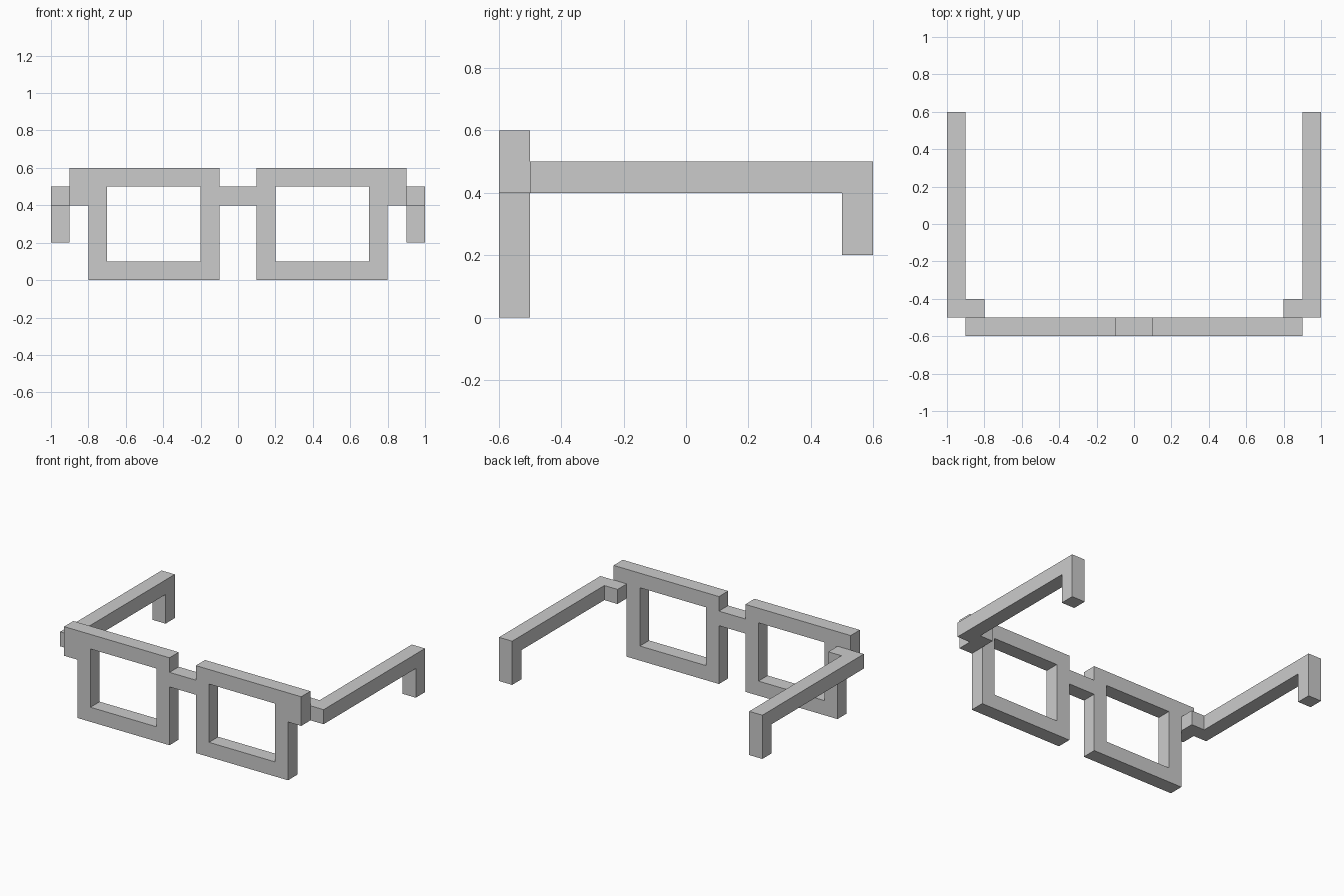
import bpy, bmesh
from mathutils import Vector

if "Cube" in bpy.data.objects:
    bpy.data.objects.remove(bpy.data.objects["Cube"])

grey = bpy.data.materials.new("grey_plastic")
grey.diffuse_color = (0.6, 0.6, 0.6, 1)
grey.use_nodes = True
grey.node_tree.nodes["Principled BSDF"].inputs["Base Color"].default_value = grey.diffuse_color


def prism(name, loops, place, depth):
    """Fill flat outlines (later loops are holes) and extrude them by depth."""
    bm = bmesh.new()
    edges = []
    for loop in loops:
        vs = [bm.verts.new(place(a, b)) for a, b in loop]
        edges += [bm.edges.new((vs[i - 1], vs[i])) for i in range(len(vs))]
    bmesh.ops.triangle_fill(bm, edges=edges, use_beauty=True)
    bmesh.ops.dissolve_limit(bm, angle_limit=0.01, verts=[], edges=bm.edges[:])
    ext = bmesh.ops.extrude_face_region(bm, geom=bm.faces[:], use_keep_orig=True)
    moved = [g for g in ext["geom"] if isinstance(g, bmesh.types.BMVert)]
    bmesh.ops.translate(bm, verts=moved, vec=Vector(depth))
    bmesh.ops.recalc_face_normals(bm, faces=bm.faces[:])
    me = bpy.data.meshes.new(name)
    bm.to_mesh(me)
    bm.free()
    me.materials.append(grey)
    ob = bpy.data.objects.new(name, me)
    bpy.context.collection.objects.link(ob)
    return ob


def rect(a0, b0, a1, b1):
    return [(a0, b0), (a1, b0), (a1, b1), (a0, b1)]


# Bridge between the two rims
prism("bridge", [rect(-0.1, 0.4, 0.1, 0.5)], lambda x, z: (x, -0.6, z), (0, 0.1, 0))

for side, s in (("left", -1), ("right", 1)):
    # Square rim with a lens opening and an outer brow tab
    rim = [(0.1, 0), (0.8, 0), (0.8, 0.4), (0.9, 0.4), (0.9, 0.6), (0.1, 0.6)]
    prism(side + "_rim", [rim, rect(0.2, 0.1, 0.7, 0.5)],
          lambda x, z: (s * x, -0.6, z), (0, 0.1, 0))
    # Hinge block behind the rim
    prism(side + "_hinge", [rect(0.8, -0.5, 0.9, -0.4)],
          lambda x, y: (s * x, y, 0.4), (0, 0, 0.1))
    # Temple arm with a downward ear hook
    arm = [(-0.5, 0.4), (0.5, 0.4), (0.5, 0.2), (0.6, 0.2), (0.6, 0.5), (-0.5, 0.5)]
    prism(side + "_temple", [arm], lambda y, z: (s * 0.9, y, z), (s * 0.1, 0, 0))
